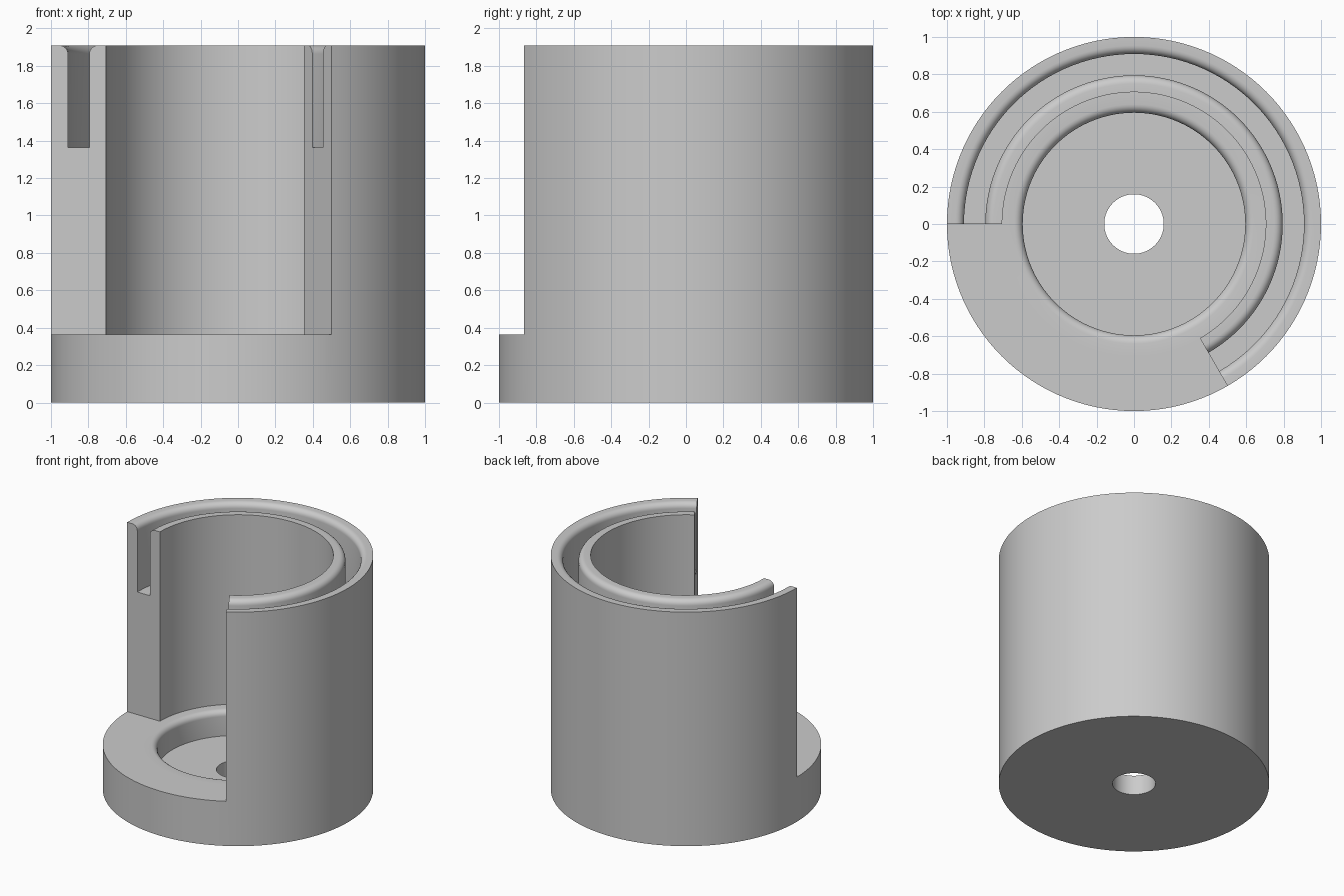
import bpy, bmesh
from math import sin, cos, pi, radians

cube = bpy.data.objects.get("Cube")
if cube:
    bpy.data.objects.remove(cube)

SEGMENTS = 120
OPEN_START, OPEN_END = 60, 100          # the doorway spans 180 to 300 degrees
BASE, TOP, SLOT, FLOOR = 0.364, 1.909, 1.364, 0.16
FILLET = 0.045


def arc(r, z, start, end, steps=6):
    """Quarter-round profile points about (r, z)."""
    angles = [start + (end - start) * k / steps for k in range(steps + 1)]
    return [(r + FILLET * cos(a), z + FILLET * sin(a)) for a in angles]


# Section through the holder: base, double wall with slot, recess
foot = [(0.159, 0), (1, 0)]
wall = [(1, BASE), (1, TOP)]
wall += arc(0.909 + FILLET, TOP - FILLET, pi / 2, pi)
wall += [(0.909, SLOT), (0.795, SLOT)]
wall += arc(0.795 - FILLET, TOP - FILLET, 0, pi / 2)
wall += [(0.705, TOP), (0.705, BASE)]
recess = arc(0.595 + FILLET, BASE - FILLET, pi / 2, pi)
recess += [(0.595, FLOOR), (0.159, FLOOR)]
closed_section = foot + wall + recess
first, last = len(foot), len(foot) + len(wall) - 1

# Revolve the section, leaving the wall out of the doorway
bm = bmesh.new()
rings = []
for i in range(SEGMENTS):
    a = 2 * pi * i / SEGMENTS
    is_open = OPEN_START < i < OPEN_END
    rings.append([None if is_open and first < j < last
                  else bm.verts.new((r * cos(a), r * sin(a), z))
                  for j, (r, z) in enumerate(closed_section)])

count = len(closed_section)
full_path = list(range(count))
open_path = [j for j in full_path if not first < j < last]
for i in range(SEGMENTS):
    here, there = rings[i], rings[(i + 1) % SEGMENTS]
    path = open_path if OPEN_START <= i < OPEN_END else full_path
    for j, k in zip(path, path[1:] + path[:1]):
        bm.faces.new((here[j], there[j], there[k], here[k]))

# Flat ends of the wall on both sides of the doorway
for i in (OPEN_START, OPEN_END):
    bm.faces.new(rings[i][first:last + 1])
bmesh.ops.recalc_face_normals(bm, faces=bm.faces)

mesh = bpy.data.meshes.new("slotted_holder")
bm.to_mesh(mesh)
bm.free()
holder = bpy.data.objects.new("slotted_holder", mesh)
bpy.context.collection.objects.link(holder)

# Plain grey
grey = bpy.data.materials.new("light_grey")
grey.use_nodes = True
colour = (0.6, 0.6, 0.6, 1)
grey.diffuse_color = colour
grey.node_tree.nodes["Principled BSDF"].inputs["Base Color"].default_value = colour
mesh.materials.append(grey)

bpy.ops.object.select_all(action='DESELECT')
holder.select_set(True)
bpy.context.view_layer.objects.active = holder
bpy.ops.object.shade_smooth_by_angle(angle=radians(30))
